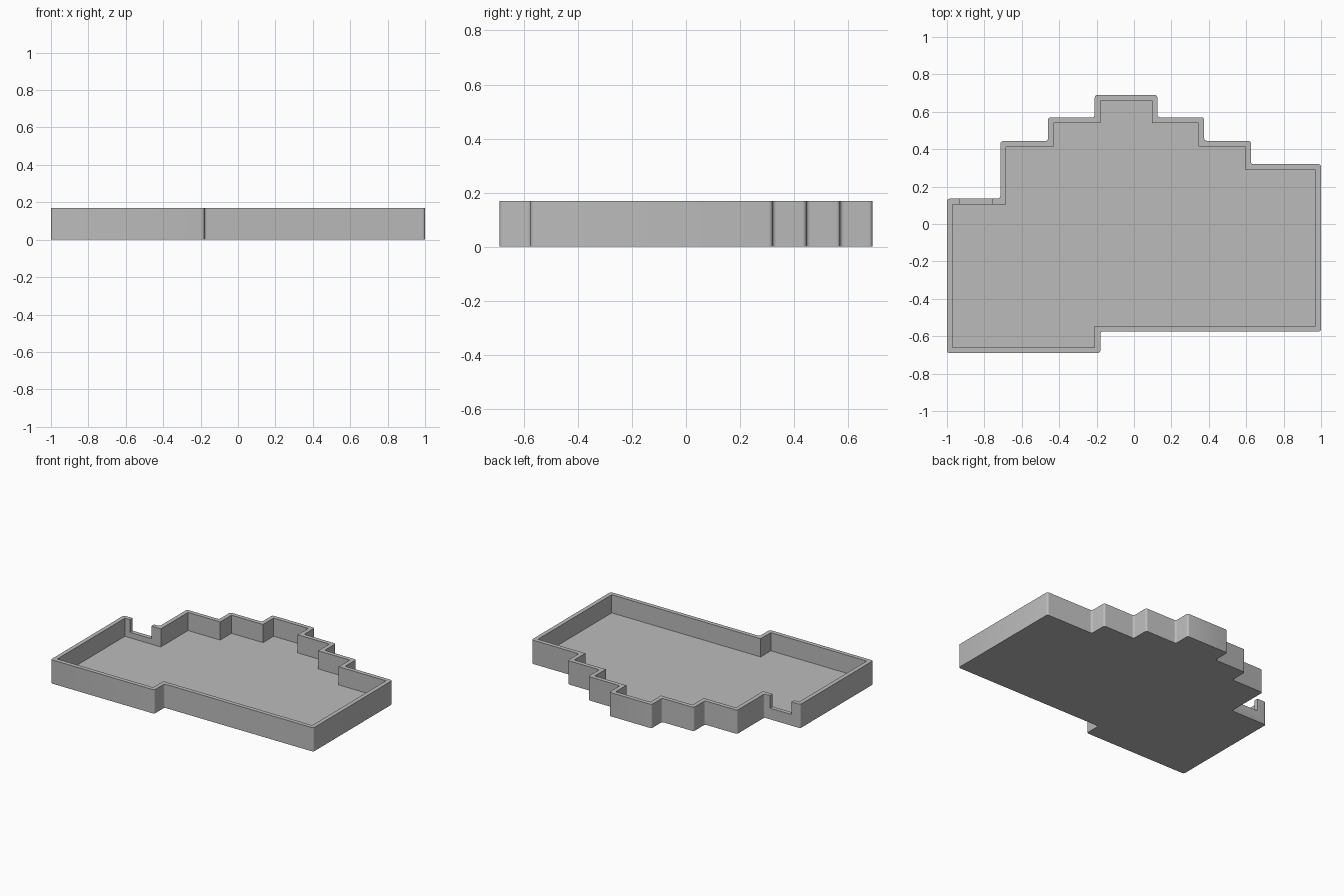
import bpy, bmesh, math
from mathutils import Vector

cube = bpy.data.objects.get("Cube")
if cube:
    bpy.data.objects.remove(cube, do_unlink=True)

HEIGHT, FLOOR, WALL, FILLET = 0.17, 0.04, 0.03, 0.014

grey = bpy.data.materials.new("mid grey")
grey.use_nodes = True
grey.diffuse_color = (0.5, 0.5, 0.5, 1)
grey.node_tree.nodes["Principled BSDF"].inputs["Base Color"].default_value = (0.5, 0.5, 0.5, 1)

# Stepped outline, counter-clockwise
outline = [Vector(p) for p in (
    (-1, -0.69), (-0.18, -0.69), (-0.18, -0.575), (1, -0.575), (1, 0.32),
    (0.625, 0.32), (0.625, 0.445), (0.375, 0.445), (0.375, 0.57),
    (0.125, 0.57), (0.125, 0.69), (-0.21, 0.69), (-0.21, 0.57),
    (-0.46, 0.57), (-0.46, 0.443), (-0.715, 0.443), (-0.715, 0.135), (-1, 0.135))]


def inset(points, distance):
    """Move every edge of a right-angled outline inwards."""
    result = []
    for i, p in enumerate(points):
        a = (p - points[i - 1]).normalized()
        b = (points[(i + 1) % len(points)] - p).normalized()
        result.append(p + distance * Vector((-a.y - b.y, a.x + b.x)))
    return result


def prism(name, points, z0, z1, fillet=0):
    """Extrude an outline from z0 to z1, optionally rounding its upright edges."""
    bm = bmesh.new()
    base = bm.faces.new([bm.verts.new((p[0], p[1], z0)) for p in points])
    top = bmesh.ops.extrude_face_region(bm, geom=[base])["geom"]
    bmesh.ops.translate(bm, vec=(0, 0, z1 - z0),
                        verts=[g for g in top if isinstance(g, bmesh.types.BMVert)])
    if fillet:
        upright = [e for e in bm.edges if abs(e.verts[0].co.z - e.verts[1].co.z) > 0.01]
        bmesh.ops.bevel(bm, geom=upright, offset=fillet, segments=4,
                        profile=0.5, affect='EDGES')
    bmesh.ops.recalc_face_normals(bm, faces=bm.faces)
    mesh = bpy.data.meshes.new(name)
    bm.to_mesh(mesh)
    bm.free()
    mesh.materials.append(grey)
    obj = bpy.data.objects.new(name, mesh)
    bpy.context.collection.objects.link(obj)
    return obj


# Tray body, its cavity, and the notch in the low back wall
tray = prism("tray", outline, 0, HEIGHT, FILLET)
cavity = prism("cavity_cutter", inset(outline, WALL), FLOOR, HEIGHT + 0.1)
notch = prism("notch_cutter", [(-0.93, 0.08), (-0.76, 0.08), (-0.76, 0.2), (-0.93, 0.2)],
              0.08, HEIGHT + 0.1)

bpy.ops.object.select_all(action='DESELECT')
bpy.context.view_layer.objects.active = tray
tray.select_set(True)
for cutter in (cavity, notch):
    cutter.hide_render = True
    cut = tray.modifiers.new(cutter.name, 'BOOLEAN')
    cut.operation = 'DIFFERENCE'
    cut.solver = 'EXACT'
    cut.object = cutter
    bpy.ops.object.modifier_apply(modifier=cut.name)
    bpy.data.objects.remove(cutter, do_unlink=True)

# Soft corner fillets, crisp rims
bpy.ops.object.shade_smooth_by_angle(angle=math.radians(40))
